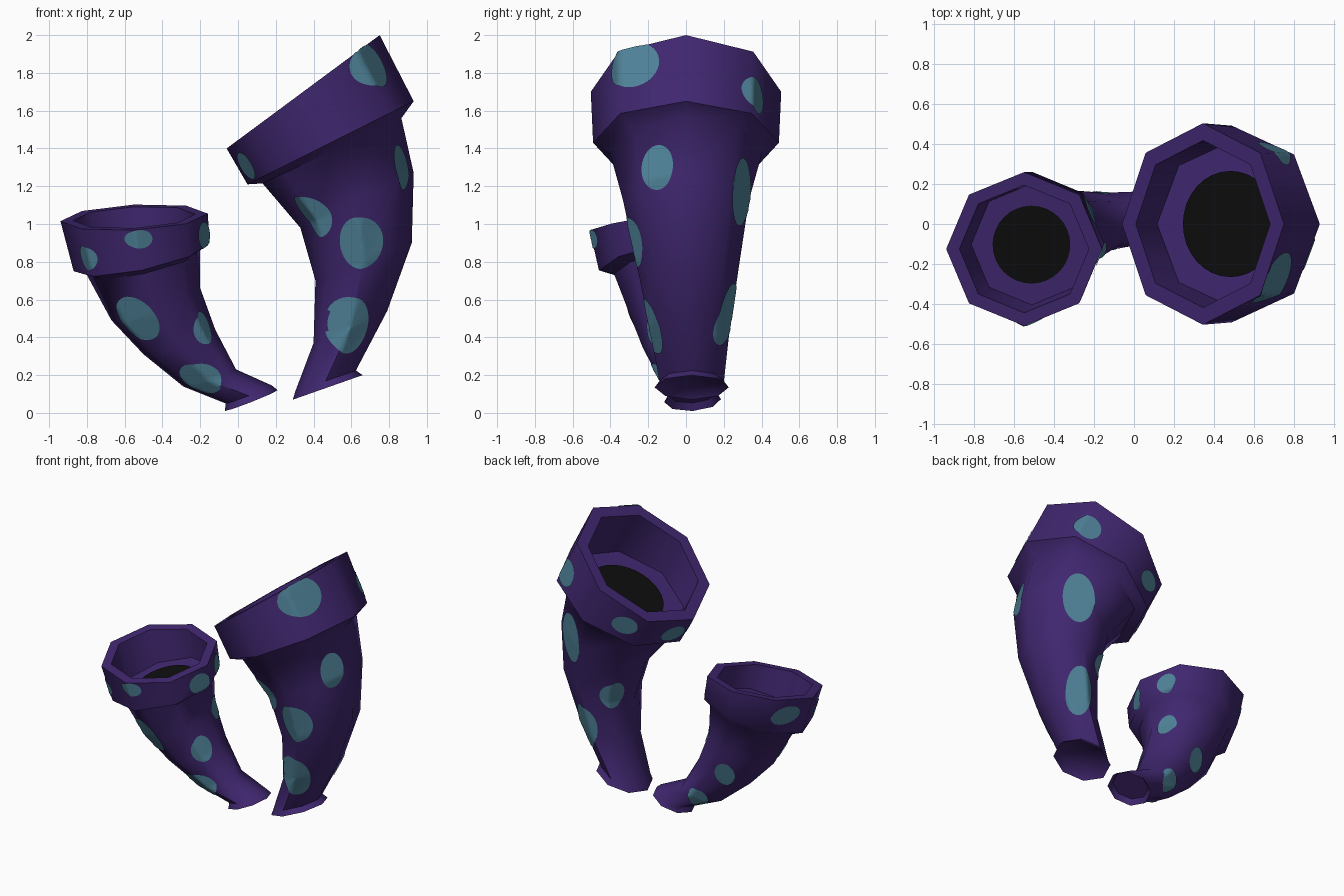
import bpy, bmesh, math
from mathutils import Vector
from mathutils.bvhtree import BVHTree

if "Cube" in bpy.data.objects:
    bpy.data.objects.remove(bpy.data.objects["Cube"])


def material(name, rgb):
    m = bpy.data.materials.new(name)
    m.diffuse_color = (*rgb, 1)
    m.use_nodes = True
    m.node_tree.nodes["Principled BSDF"].inputs["Base Color"].default_value = m.diffuse_color
    return m


PURPLE = material("deep_purple", (0.051, 0.020, 0.160))
TEAL = material("dusty_teal", (0.078, 0.225, 0.315))
BLACK = material("mouth_black", (0.004, 0.004, 0.004))


def make_object(name, bm, mat, angle):
    me = bpy.data.meshes.new(name)
    bm.to_mesh(me)
    ob = bpy.data.objects.new(name, me)
    bpy.context.collection.objects.link(ob)
    me.materials.append(mat)
    bpy.ops.object.select_all(action='DESELECT')
    ob.select_set(True)
    bpy.context.view_layer.objects.active = ob
    bpy.ops.object.shade_smooth_by_angle(angle=math.radians(angle))
    return ob


def frame(xl, zl, xr, zr, y, tilt):
    """Centre and two half-axes of a ring seen edge-on from the front."""
    c = Vector(((xl + xr) / 2, y, (zl + zr) / 2))
    u = Vector((xr - xl, 0, zr - zl)) / 2
    t = math.radians(tilt)
    v = Vector((0, math.cos(t), math.sin(t))) * u.length
    return c, u, v


def scaled(f, k, lift=0.0):
    c, u, v = f
    return c + u.cross(v).normalized() * lift, u * k, v * k


def ring_points(f, sides):
    c, u, v = f
    return [c + u * math.cos(a) + v * math.sin(a)
            for a in (2 * math.pi * i / sides for i in range(sides))]


def build_horn(name, rings):
    """Octagonal trunk with a flared foot, thick collar and hollow mouth."""
    fs = [frame(*r) for r in rings]
    foot, low, top = fs[0], fs[-2], fs[-1]
    loft = [scaled(foot, 0.82, 0.035), foot, scaled(foot, 0.87, 0.035)]
    loft += fs[1:] + [scaled(top, 0.83), scaled(low, 0.84, 0.01)]
    bm = bmesh.new()
    rows = [[bm.verts.new(p) for p in ring_points(f, 8)] for f in loft]
    for a, b in zip(rows, rows[1:]):
        for i in range(8):
            j = (i + 1) % 8
            bm.faces.new((a[i], a[j], b[j], b[i]))
    bm.faces.new(rows[0][::-1])
    bm.faces.new(rows[-1])
    bmesh.ops.recalc_face_normals(bm, faces=bm.faces)
    tree = BVHTree.FromBMesh(bm)
    make_object(name, bm, PURPLE, 50)
    # dark round opening on the floor of the mouth
    disc = bmesh.new()
    disc.faces.new([disc.verts.new(p) for p in ring_points(scaled(low, 0.54, 0.017), 32)])
    make_object(name + "_opening", disc, BLACK, 30)
    return tree


def add_spots(name, tree, spots):
    """Thin oval patches draped on the surface: x, y, z, azimuth, w, h, turn."""
    bm = bmesh.new()
    for x, y, z, az, w, h, turn in spots:
        a = math.radians(az)
        d = Vector((math.cos(a), math.sin(a), 0))
        hit, n, _, _ = tree.ray_cast(Vector((x, y, z)) + d * 2, -d)
        if hit is None:
            continue
        t1 = Vector((0, 0, 1)).cross(n).normalized()
        t2 = n.cross(t1)
        r = math.radians(turn)
        p1 = t1 * math.cos(r) + t2 * math.sin(r)
        p2 = t2 * math.cos(r) - t1 * math.sin(r)

        def drape(p):
            q, m, _, dist = tree.ray_cast(p + n * 0.12, -n)
            if q is None or dist > 0.27:
                q, m, _, _ = tree.find_nearest(p)
            return bm.verts.new(q + (m + n).normalized() * 0.006)

        segs, loops = 32, 8
        centre, prev = drape(hit), None
        for k in range(1, loops + 1):
            row = []
            for i in range(segs):
                b = 2 * math.pi * i / segs
                row.append(drape(hit + (p1 * w * math.cos(b) + p2 * h * math.sin(b)) * k / loops))
            for i in range(segs):
                j = (i + 1) % segs
                if prev:
                    bm.faces.new((prev[i], row[i], row[j], prev[j]))
                else:
                    bm.faces.new((centre, row[i], row[j]))
            prev = row
    make_object(name, bm, TEAL, 50)


# rings: left x, left z, right x, right z, centre y, sideways tilt
large = build_horn("large_horn", [
    (0.29, 0.07, 0.66, 0.20, 0.03, 0),
    (0.40, 0.37, 0.79, 0.54, 0.02, 0),
    (0.41, 0.70, 0.92, 0.90, 0.01, 0),
    (0.33, 0.98, 0.93, 1.27, 0.0, 0),
    (0.13, 1.215, 0.865, 1.56, 0.0, 0),
    (0.05, 1.21, 0.93, 1.65, 0.0, 0),
    (-0.06, 1.40, 0.75, 2.00, 0.0, 0)])

small = build_horn("small_horn", [
    (-0.07, 0.01, 0.21, 0.12, 0.035, 3),
    (-0.29, 0.14, -0.01, 0.23, 0.01, 6),
    (-0.50, 0.31, -0.12, 0.44, -0.03, 9),
    (-0.67, 0.49, -0.20, 0.66, -0.055, 11),
    (-0.80, 0.73, -0.20, 0.86, -0.08, 11),
    (-0.87, 0.75, -0.15, 0.90, -0.10, 11),
    (-0.94, 1.015, -0.16, 1.055, -0.125, 10)])

add_spots("large_horn_spots", large, [
    (0.64, 0, 0.90, -90, 0.105, 0.14, 0),
    (0.60, 0, 0.46, -90, 0.10, 0.155, 0),
    (0.55, 0, 1.05, -125, 0.08, 0.13, 20),
    (0.60, -0.15, 1.30, 0, 0.09, 0.12, 0),
    (0.60, 0.22, 1.17, 30, 0.11, 0.18, 0),
    (0.60, 0.16, 0.52, 45, 0.09, 0.17, 0),
    (0.64, 0, 0.78, 135, 0.08, 0.10, 0),
    (0.60, -0.25, 1.84, -15, 0.15, 0.13, 0),   # collar spots from here
    (0.60, 0.33, 1.68, 20, 0.09, 0.10, 0),
    (0.40, 0, 1.44, 115, 0.09, 0.07, 0),
    (0.40, 0, 1.31, 165, 0.09, 0.07, 0),
    (0.09, 0, 1.31, -110, 0.08, 0.08, 0)])

add_spots("small_horn_spots", small, [
    (-0.53, 0, 0.50, -90, 0.10, 0.14, 35),
    (-0.21, 0, 0.45, -80, 0.07, 0.09, 10),
    (-0.20, 0, 0.18, -90, 0.08, 0.12, 50),
    (-0.46, -0.06, 0.65, 28, 0.07, 0.08, 0),
    (-0.37, -0.02, 0.42, 105, 0.07, 0.09, 0),
    (-0.17, 0.01, 0.18, 100, 0.07, 0.08, 0),
    (-0.74, 0, 0.82, -100, 0.07, 0.07, 0),     # collar spots from here
    (-0.52, 0, 0.92, -90, 0.07, 0.05, 0),
    (-0.53, -0.11, 0.94, -12, 0.08, 0.07, 0),
    (-0.53, -0.11, 0.97, 30, 0.07, 0.07, 0),
    (-0.53, -0.11, 0.93, 152, 0.11, 0.07, 0)])
